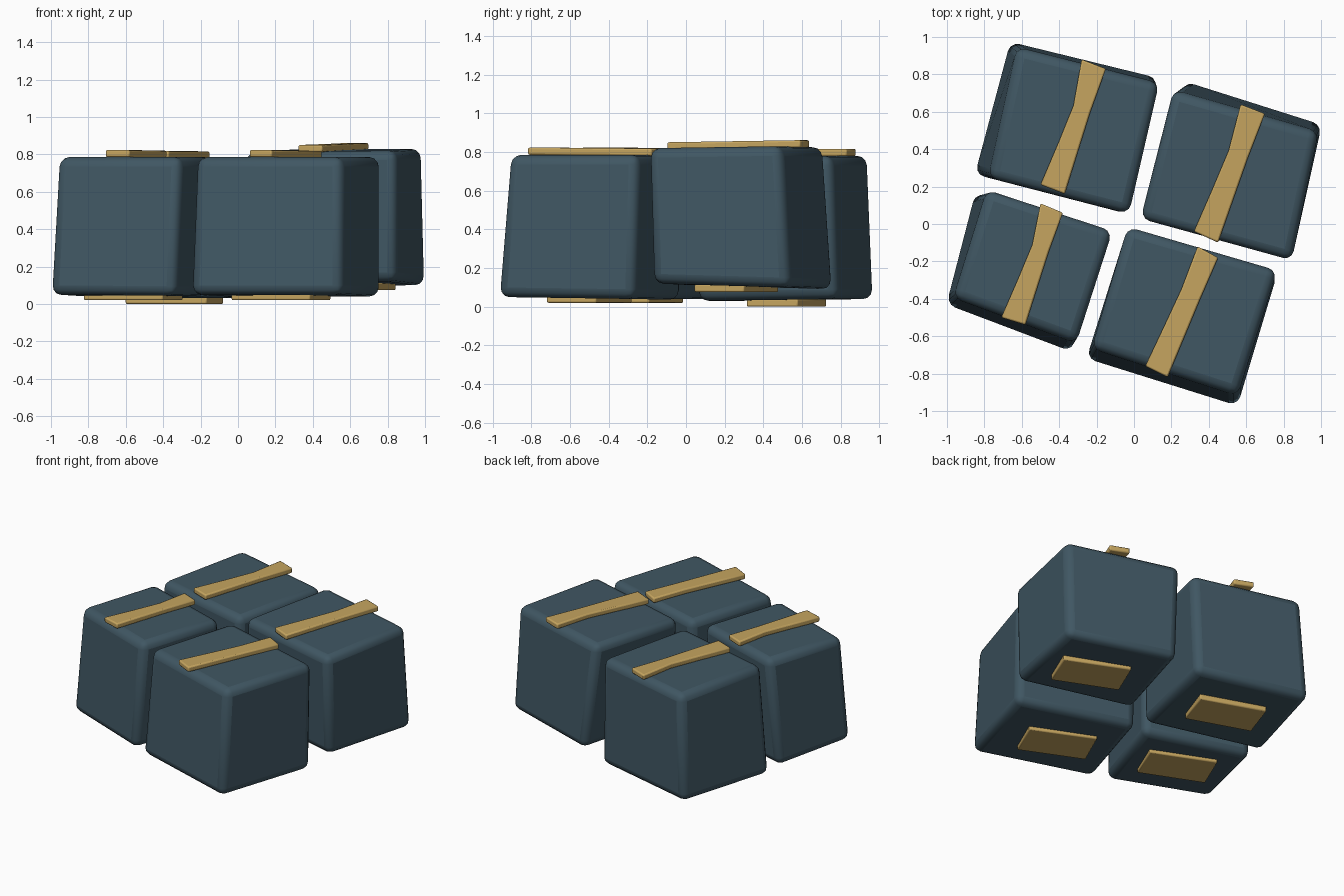
import bpy, bmesh
from math import radians
from mathutils import Vector, Matrix

default_cube = bpy.data.objects.get("Cube")
if default_cube:
    bpy.data.objects.remove(default_cube, do_unlink=True)


def make_material(name, colour):
    material = bpy.data.materials.new(name)
    material.use_nodes = True
    material.diffuse_color = colour
    shader = material.node_tree.nodes["Principled BSDF"]
    shader.inputs["Base Color"].default_value = colour
    shader.inputs["Roughness"].default_value = 0.7
    return material


slate_blue = make_material("slate blue", (0.051, 0.095, 0.125, 1))
warm_gold = make_material("warm gold", (0.56, 0.375, 0.115, 1))


def loft(name, rings, material, bevel, segments):
    """Join matching rings of points into a closed solid with rounded edges."""
    bm = bmesh.new()
    loops = [[bm.verts.new(point) for point in ring] for ring in rings]
    count = len(loops[0])
    for lower, upper in zip(loops, loops[1:]):
        for i in range(count):
            j = (i + 1) % count
            bm.faces.new((lower[i], lower[j], upper[j], upper[i]))
    bm.faces.new(loops[0][::-1])
    bm.faces.new(loops[-1])
    bmesh.ops.recalc_face_normals(bm, faces=bm.faces)
    mesh = bpy.data.meshes.new(name)
    bm.to_mesh(mesh)
    bm.free()
    mesh.materials.append(material)
    obj = bpy.data.objects.new(name, mesh)
    bpy.context.collection.objects.link(obj)
    rounding = obj.modifiers.new("rounded edges", "BEVEL")
    rounding.width = bevel
    rounding.segments = segments
    rounding.limit_method = 'ANGLE'
    rounding.angle_limit = radians(40)
    bpy.ops.object.select_all(action='DESELECT')
    obj.select_set(True)
    bpy.context.view_layer.objects.active = obj
    bpy.ops.object.shade_smooth_by_angle(angle=radians(40))
    return obj


def ring_at(corners, heights, pad=1.012):
    """Lift flat corners to their heights, allowing for the rounding."""
    points = [Vector((x, y, z)) for (x, y), z in zip(corners, heights)]
    centre = sum(points, Vector()) / len(points)
    grow = Matrix.Diagonal((pad, pad, 1))
    return [centre + grow @ (p - centre) for p in points]


def add_block(name, base, top, base_z, top_z):
    rings = [ring_at(base, base_z), ring_at(top, top_z)]
    loft(name + "_block", rings, slate_blue, 0.05, 3)


def add_strip(name, near, far, near_z, far_z, pinch):
    """A raised band with a slightly pinched left edge."""
    near_l, near_r = map(Vector, near)
    far_l, far_r = map(Vector, far)
    inward = (near_r - near_l).normalized()
    thickness = 0.038
    rings = []
    for t, amount in ((0, 0), (0.35, 0.6), (0.65, 1), (1, 0)):
        left = near_l.lerp(far_l, t) + inward * pinch * amount
        right = near_r.lerp(far_r, t) - inward * pinch * amount * 0.2
        z = near_z + (far_z - near_z) * t
        rings.append([(*left, z), (*right, z),
                      (*right, z + thickness), (*left, z + thickness)])
    loft(name + "_top_strip", rings, warm_gold, 0.009, 2)


def add_plate(name, centre, turn, low, high):
    """A flat foot plate under the block."""
    spin = Matrix.Rotation(radians(turn), 2)
    half = [(-0.23, -0.14), (0.23, -0.14), (0.23, 0.14), (-0.23, 0.14)]
    flat = [spin @ Vector(p) + Vector(centre) for p in half]
    rings = [[(*p, z) for p in flat] for z in (low, high)]
    loft(name + "_foot_plate", rings, warm_gold, 0.008, 2)


# Blocks: corners run back right, back left, front left, front right
add_block("back_right",
          [(-0.66, 0.97), (0.12, 0.78), (-0.04, 0.06), (-0.85, 0.27)],
          [(-0.62, 0.94), (0.13, 0.75), (-0.03, 0.06), (-0.77, 0.25)],
          [0.04, 0.04, 0.03, 0.03], [0.78] * 4)
add_block("back_left",
          [(0.28, 0.76), (1.0, 0.53), (0.84, -0.17), (0.06, 0.05)],
          [(0.21, 0.71), (0.98, 0.49), (0.84, -0.19), (0.04, 0.03)],
          [0.09, 0.1, 0.12, 0.11], [0.825, 0.83, 0.82, 0.81])
add_block("front_right",
          [(-0.85, 0.16), (-0.13, -0.05), (-0.34, -0.68), (-1.0, -0.43)],
          [(-0.78, 0.18), (-0.12, -0.04), (-0.31, -0.63), (-0.96, -0.39)],
          [0.04, 0.04, 0.045, 0.05], [0.785] * 4)
add_block("front_left",
          [(-0.03, -0.03), (0.76, -0.27), (0.55, -0.97), (-0.25, -0.72)],
          [(-0.03, -0.02), (0.76, -0.25), (0.55, -0.91), (-0.22, -0.66)],
          [0.035, 0.04, 0.05, 0.05], [0.785] * 4)

# Raised bands running front to back over each block
add_strip("back_right", [(-0.5, 0.21), (-0.37, 0.16)],
          [(-0.28, 0.88), (-0.15, 0.83)], 0.78, 0.778, 0.035)
add_strip("back_left", [(0.32, -0.04), (0.45, -0.1)],
          [(0.57, 0.64), (0.7, 0.59)], 0.812, 0.823, 0.025)
add_strip("front_right", [(-0.71, -0.5), (-0.58, -0.54)],
          [(-0.5, 0.11), (-0.38, 0.06)], 0.785, 0.782, 0.03)
add_strip("front_left", [(0.06, -0.76), (0.18, -0.82)],
          [(0.34, -0.12), (0.45, -0.18)], 0.785, 0.78, 0.012)

# Foot plates underneath
add_plate("back_right", (-0.34, 0.52), -19, 0.0, 0.04)
add_plate("back_left", (0.58, 0.26), -23, 0.075, 0.115)
add_plate("front_right", (-0.56, -0.23), -23, 0.02, 0.06)
add_plate("front_left", (0.23, -0.5), -24, 0.02, 0.06)
